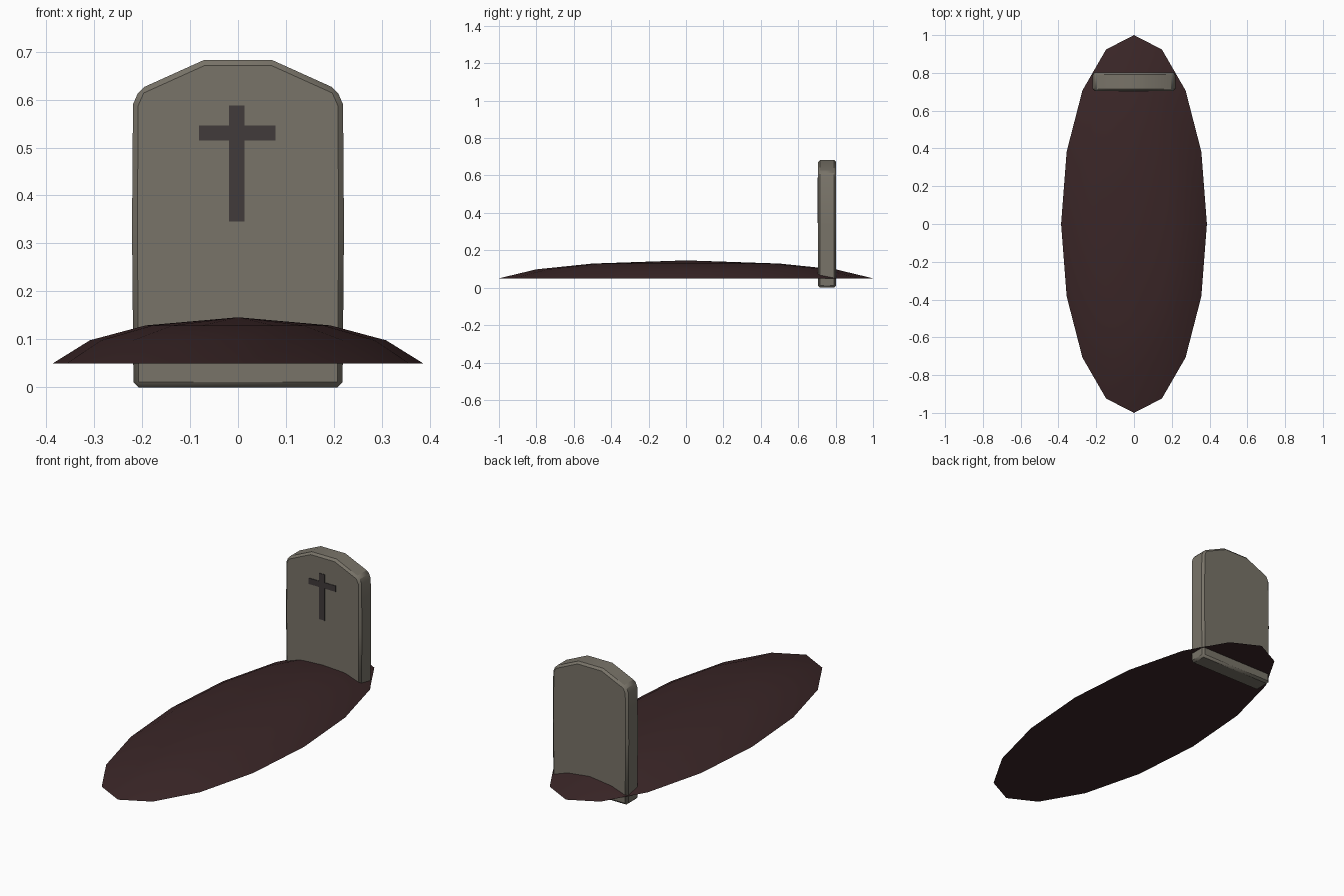
import bpy, bmesh, math

cube = bpy.data.objects.get("Cube")
if cube:
    bpy.data.objects.remove(cube, do_unlink=True)


def material(name, rgb):
    m = bpy.data.materials.new(name)
    m.use_nodes = True
    m.diffuse_color = (*rgb, 1)
    bsdf = next(n for n in m.node_tree.nodes if n.type == 'BSDF_PRINCIPLED')
    bsdf.inputs["Base Color"].default_value = (*rgb, 1)
    return m


def finish(name, bm, mat):
    bmesh.ops.recalc_face_normals(bm, faces=bm.faces)
    mesh = bpy.data.meshes.new(name)
    bm.to_mesh(mesh)
    bm.free()
    mesh.materials.append(mat)
    obj = bpy.data.objects.new(name, mesh)
    bpy.context.collection.objects.link(obj)
    return obj


def smooth(obj, degrees):
    bpy.ops.object.select_all(action='DESELECT')
    obj.select_set(True)
    bpy.context.view_layer.objects.active = obj
    bpy.ops.object.shade_smooth_by_angle(angle=math.radians(degrees))


def slab(name, outline, front, back, mat):
    """Extrude an (x, z) outline from the front plane to the back plane."""
    bm = bmesh.new()
    face = bm.faces.new([bm.verts.new((x, front, z)) for x, z in outline])
    new = bmesh.ops.extrude_face_region(bm, geom=[face])["geom"]
    verts = [v for v in new if isinstance(v, bmesh.types.BMVert)]
    bmesh.ops.translate(bm, verts=verts, vec=(0, back - front, 0))
    return finish(name, bm, mat)


earth = material("dark earth", (0.042, 0.019, 0.020))
stone = material("grey stone", (0.190, 0.173, 0.140))
carving = material("carved dark stone", (0.052, 0.043, 0.043))

# Earth mound: sixteen-sided oval dome with a flat underside
SIDES = 16
bm = bmesh.new()
rings = []
for scale, z in ((1, 0.05), (0.8, 0.098), (0.5, 0.129)):
    angles = [math.tau * i / SIDES for i in range(SIDES)]
    rings.append([bm.verts.new((0.386 * scale * math.cos(a), scale * math.sin(a), z))
                  for a in angles])
top = bm.verts.new((0, 0, 0.146))
for i in range(SIDES):
    j = (i + 1) % SIDES
    for low, high in zip(rings, rings[1:]):
        bm.faces.new((low[i], low[j], high[j], high[i]))
    bm.faces.new((rings[-1][i], rings[-1][j], top))
bm.faces.new(rings[0])
mound = finish("earth_mound", bm, earth)
smooth(mound, 30)

# Headstone: mirrored arched outline with chamfered edges
half = [(0.218, 0), (0.221, 0.33), (0.219, 0.59), (0.205, 0.622), (0.072, 0.682)]
outline = half + [(-x, z) for x, z in reversed(half)]
headstone = slab("headstone", outline, 0.705, 0.803, stone)
bevel = headstone.modifiers.new("worn_edges", 'BEVEL')
bevel.width = 0.011
bevel.segments = 1
bevel.limit_method = 'ANGLE'
bevel.angle_limit = math.radians(35)
smooth(headstone, 30)

# Cross on the front of the headstone
L, R, AL, AR = -0.019, 0.014, -0.081, 0.078
cross = [(L, 0.346), (R, 0.346), (R, 0.515), (AR, 0.515), (AR, 0.546), (R, 0.546),
         (R, 0.588), (L, 0.588), (L, 0.546), (AL, 0.546), (AL, 0.515), (L, 0.515)]
slab("cross_inlay", cross, 0.702, 0.708, carving)
